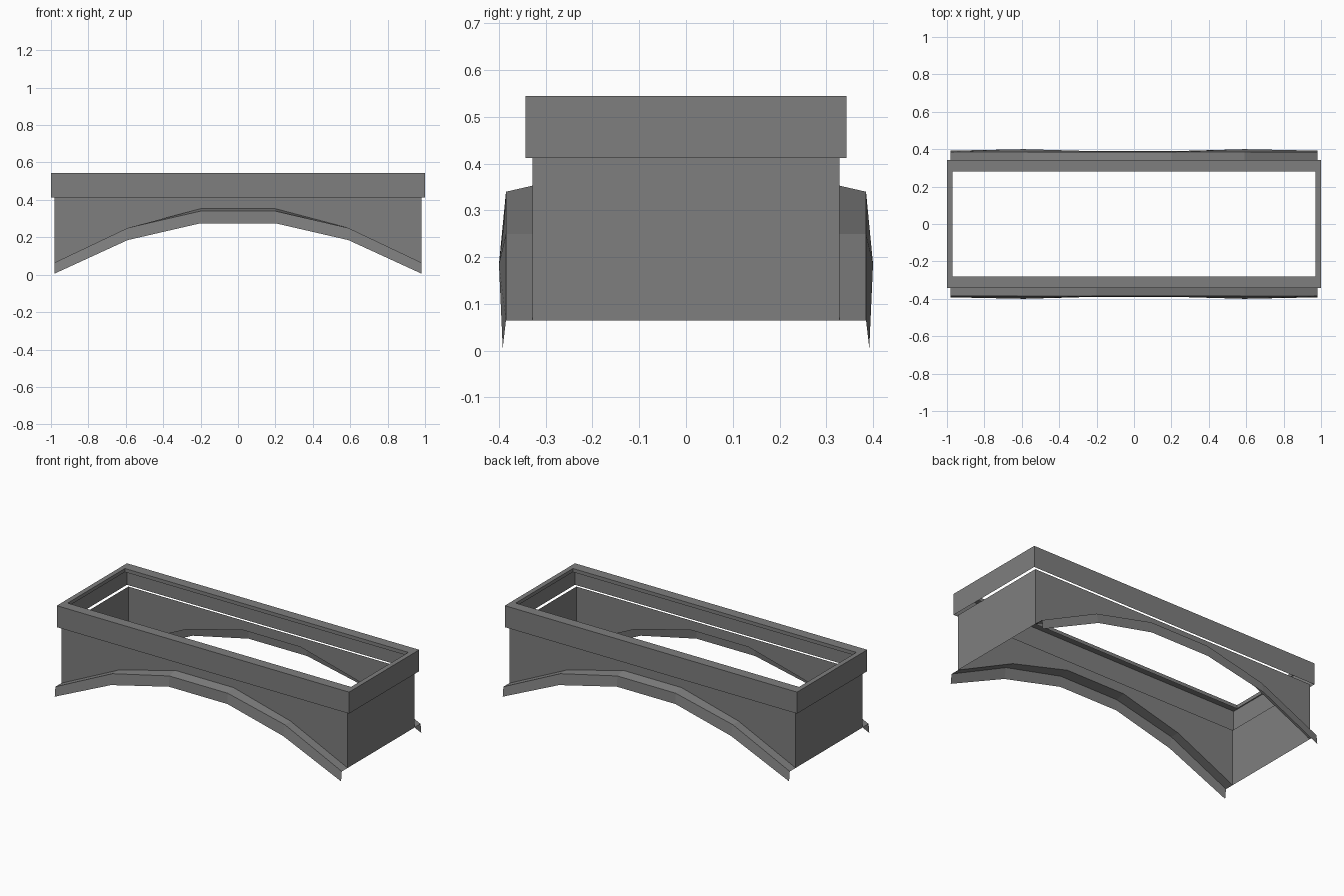
import bpy

cube = bpy.data.objects.get("Cube")
if cube:
    bpy.data.objects.remove(cube, do_unlink=True)

grey = bpy.data.materials.new("stone grey")
grey.use_nodes = True
colour = (0.21, 0.21, 0.21, 1)
grey.diffuse_color = colour
grey.node_tree.nodes["Principled BSDF"].inputs["Base Color"].default_value = colour


def add_part(name, verts, faces):
    mesh = bpy.data.meshes.new(name)
    mesh.from_pydata(verts, [], faces)
    mesh.materials.append(grey)
    obj = bpy.data.objects.new(name, mesh)
    bpy.context.collection.objects.link(obj)
    return obj


def ring(x, y, z):
    return [(-x, -y, z), (x, -y, z), (x, y, z), (-x, y, z)]


def strip(rows, closed=False):
    """Quads joining equally long rows of points."""
    n = len(rows[0])
    verts = [p for row in rows for p in row]
    faces = []
    for r in range(len(rows) - 1):
        for i in range(n if closed else n - 1):
            j = (i + 1) % n
            faces.append((r * n + i, r * n + j, (r + 1) * n + j, (r + 1) * n + i))
    return verts, faces


# Open-bottomed rim: outer skin, flat top and a short inner lip
add_part("rim", *strip([ring(1, 0.343, 0.412), ring(1, 0.343, 0.545),
                        ring(0.97, 0.28, 0.545), ring(0.97, 0.28, 0.523)], closed=True))

# Arch stations
XS = (-0.98, -0.59, -0.2, 0.2, 0.59, 0.98)
WALL_Z, WALL_Y, TOP = (0.065, 0.25, 0.353), 0.328, 0.412
EDGE_Z, EDGE_Y = (0.065, 0.25, 0.34), 0.385
DROP_Z, DROP_Y = (0.006, 0.185, 0.275), (0.392, 0.4, 0.389)


def mirrored(values):
    return list(values) + list(reversed(values))


for side, label in ((-1, "front"), (1, "back")):
    order = -side

    def row(ys, zs):
        return [(x, side * y, z) for x, y, z in zip(XS, ys, zs)][::order]

    bottom = row([WALL_Y] * 6, mirrored(WALL_Z))
    # Side wall as one flat face with an arched lower edge
    wall = bottom + [(x, side * WALL_Y, TOP) for x in (XS[-1], XS[0])][::order]
    add_part(label + "_wall", wall, [tuple(range(len(wall)))])
    # Ledge following the arch, with a hanging fascia
    add_part(label + "_arch_trim", *strip([row(mirrored(DROP_Y), mirrored(DROP_Z)),
                                           row([EDGE_Y] * 6, mirrored(EDGE_Z)), bottom]))

# End walls
for side, label in ((-1, "right"), (1, "left")):
    x = side * XS[-1]
    pts = [(x, -side * WALL_Y, WALL_Z[0]), (x, side * WALL_Y, WALL_Z[0]),
           (x, side * WALL_Y, TOP), (x, -side * WALL_Y, TOP)]
    add_part(label + "_end_wall", pts, [(0, 1, 2, 3)])
